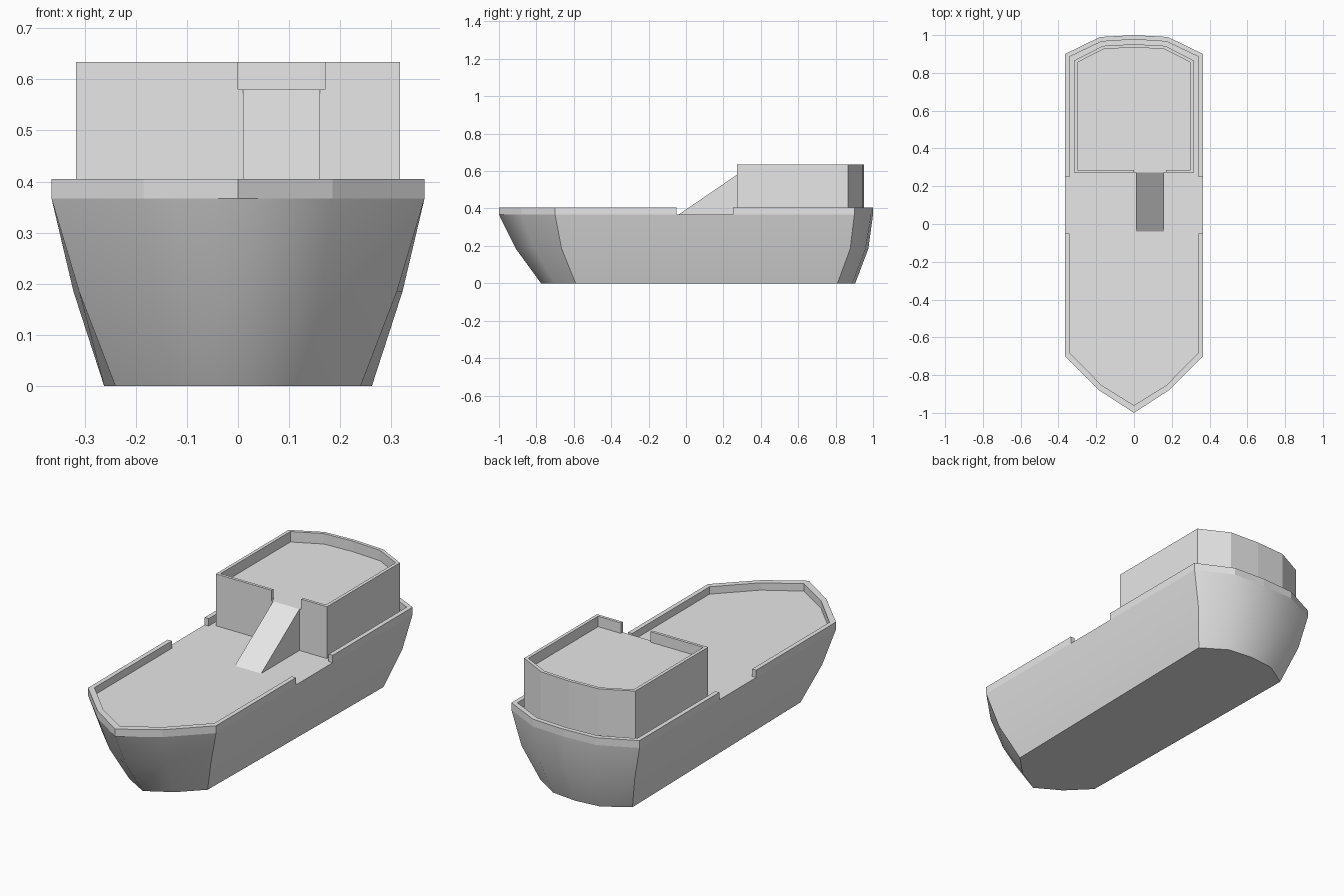
import bpy
import bmesh

if "Cube" in bpy.data.objects:
    bpy.data.objects.remove(bpy.data.objects["Cube"], do_unlink=True)

# One plain grey for the whole boat
grey = bpy.data.materials.new("light grey")
grey.use_nodes = True
grey.diffuse_color = (0.8, 0.8, 0.8, 1)
grey.node_tree.nodes["Principled BSDF"].inputs["Base Color"].default_value = grey.diffuse_color

DECK, RAIL, ROOF, TOP = 0.367, 0.405, 0.58, 0.634


def finish(name, bm):
    bmesh.ops.recalc_face_normals(bm, faces=bm.faces)
    mesh = bpy.data.meshes.new(name)
    bm.to_mesh(mesh)
    bm.free()
    mesh.materials.append(grey)
    obj = bpy.data.objects.new(name, mesh)
    bpy.context.collection.objects.link(obj)
    return obj


def mirrored(half):
    """Closed outline from a half that starts and ends on the centre line."""
    return half + [(-x, y) for x, y in reversed(half[1:-1])]


def loft(bm, rings):
    """Closed solid through matching outlines given as (z, points)."""
    loops = [[bm.verts.new((x, y, z)) for x, y in pts] for z, pts in rings]
    n = len(loops[0])
    for a, b in zip(loops, loops[1:]):
        for i in range(n):
            j = (i + 1) % n
            bm.faces.new((a[i], a[j], b[j], b[i]))
    bm.faces.new(loops[0])
    bm.faces.new(loops[-1])
    return loops


def wall(name, outer, inner, z0, z1):
    """Upright wall between two open paths, capped at both ends."""
    bm = bmesh.new()
    sections = []
    for (ox, oy), (ix, iy) in zip(outer, inner):
        corners = ((ox, oy, z0), (ox, oy, z1), (ix, iy, z1), (ix, iy, z0))
        sections.append([bm.verts.new(c) for c in corners])
    for a, b in zip(sections, sections[1:]):
        for i in range(4):
            j = (i + 1) % 4
            bm.faces.new((a[i], a[j], b[j], b[i]))
    bm.faces.new(sections[0])
    bm.faces.new(sections[-1])
    return finish(name, bm)


def both_sides(half):
    """Open path from the left end, over the centre line, to the right end."""
    return half + [(-x, y) for x, y in reversed(half[:-1])]


# Hull: three outlines, smooth around bow and stern, creased at the shoulders
keel = [(0, -0.775), (0.13, -0.70), (0.24, -0.59), (0.262, 0.81), (0.135, 0.89), (0, 0.905)]
chine = [(0, -0.91), (0.165, -0.81), (0.311, -0.665), (0.322, 0.878), (0.165, 0.96), (0, 0.975)]
gunwale = [(0, -1), (0.185, -0.88), (0.365, -0.70), (0.365, 0.90), (0.18, 0.99), (0, 1)]
bm = bmesh.new()
loops = loft(bm, [(0, mirrored(keel)), (0.185, mirrored(chine)), (DECK, mirrored(gunwale))])
for f in bm.faces:
    f.smooth = len(f.verts) == 4
shoulders = {loop[i] for loop in loops for i in (2, 3, 7, 8)}
flat_rims = [set(loops[0]), set(loops[-1])]
for e in bm.edges:
    a, b = e.verts
    upright = abs(a.co.z - b.co.z) > 0.01
    crease = upright and a in shoulders
    rim = any(a in r and b in r for r in flat_rims)
    e.smooth = not (crease or rim)
finish("hull", bm)

# Bulwarks, with a boarding gap amidships on each side
bow_in = [(0.342, -0.68), (0.172, -0.853), (0, -0.96)]
stern_in = [(0.342, 0.885), (0.172, 0.966), (0, 0.977)]
wall("bow_bulwark",
     both_sides([(0.365, -0.05)] + gunwale[2::-1]),
     both_sides([(0.342, -0.05)] + bow_in), DECK, RAIL)
wall("stern_bulwark",
     both_sides([(0.365, 0.25)] + gunwale[3:]),
     both_sides([(0.342, 0.25)] + stern_in), DECK, RAIL)

# Cabin block
cabin_out = [(0.317, 0.272), (0.317, 0.865), (0.165, 0.943), (0, 0.952)]
cabin_in = [(0.3, 0.287), (0.3, 0.855), (0.16, 0.926), (0, 0.935)]
bm = bmesh.new()
outline = mirrored([(0, 0.272)] + cabin_out)
loft(bm, [(DECK, outline), (ROOF, outline)])
finish("cabin", bm)

# Parapet around the cabin roof, open where the ramp arrives
wall("roof_parapet",
     [(0.17, 0.272)] + both_sides(cabin_out) + [(0, 0.272)],
     [(0.17, 0.287)] + both_sides(cabin_in) + [(0, 0.287)], ROOF, TOP)

# Ramp from the deck to the cabin roof
bm = bmesh.new()
side = [(-0.04, DECK), (0.272, DECK), (0.272, ROOF)]
near, far = [[bm.verts.new((x, y, z)) for y, z in side] for x in (0.01, 0.16)]
bm.faces.new(near)
bm.faces.new(far)
for i in range(3):
    j = (i + 1) % 3
    bm.faces.new((near[i], near[j], far[j], far[i]))
finish("ramp", bm)
